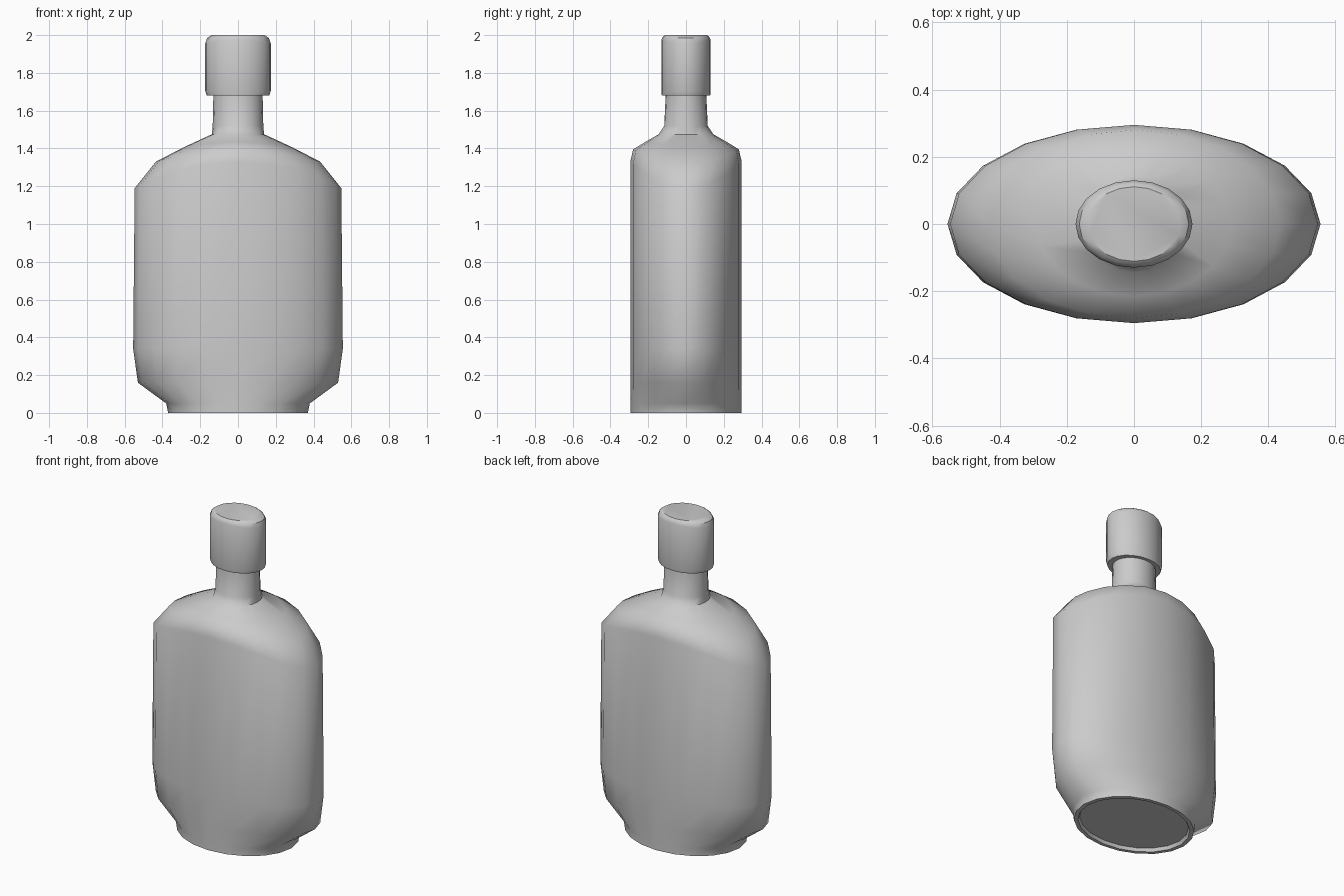
import bpy, bmesh
from math import cos, sin, tau

if "Cube" in bpy.data.objects:
    bpy.data.objects.remove(bpy.data.objects["Cube"])

SEGS = 20


def loft(name, rings, smooth_angle):
    """Skin elliptical rings (half x, half y, z at the ends, z at front/back), capped."""
    bm = bmesh.new()
    loops = []
    for rx, ry, z_end, z_mid in rings:
        loop = []
        for i in range(SEGS):
            a = tau * i / SEGS
            z = z_end + (z_mid - z_end) * sin(a) ** 2
            loop.append(bm.verts.new((rx * cos(a), ry * sin(a), z)))
        loops.append(loop)
    for lo, hi in zip(loops, loops[1:]):
        for i in range(SEGS):
            j = (i + 1) % SEGS
            bm.faces.new((lo[i], lo[j], hi[j], hi[i]))
    bm.faces.new(loops[0][::-1])
    bm.faces.new(loops[-1])
    bmesh.ops.recalc_face_normals(bm, faces=bm.faces[:])
    mesh = bpy.data.meshes.new(name)
    bm.to_mesh(mesh)
    bm.free()
    ob = bpy.data.objects.new(name, mesh)
    bpy.context.collection.objects.link(ob)
    bpy.ops.object.select_all(action='DESELECT')
    ob.select_set(True)
    bpy.context.view_layer.objects.active = ob
    bpy.ops.object.shade_smooth_by_angle(angle=smooth_angle)
    return ob


# Flask: recessed foot, flat oval body, arched shoulders, neck
loft("flask_body", [
    (0.335, 0.265, 0.02, 0.02),
    (0.345, 0.272, 0.00, 0.00),
    (0.37, 0.293, 0.00, 0.00),
    (0.38, 0.293, 0.05, 0.05),
    (0.53, 0.294, 0.16, 0.16),
    (0.555, 0.295, 0.34, 0.34),
    (0.547, 0.295, 1.19, 1.33),
    (0.435, 0.28, 1.33, 1.395),
    (0.29, 0.215, 1.405, 1.435),
    (0.138, 0.145, 1.475, 1.475),
    (0.134, 0.115, 1.52, 1.52),
    (0.13, 0.107, 1.70, 1.70),
], 0.9)

# Stopper with rounded top edge
loft("bottle_cap", [
    (0.165, 0.128, 1.68, 1.68),
    (0.174, 0.13, 1.705, 1.69),
    (0.174, 0.13, 1.955, 1.975),
    (0.163, 0.122, 1.985, 1.992),
    (0.14, 0.111, 2.00, 2.00),
], 0.6)
